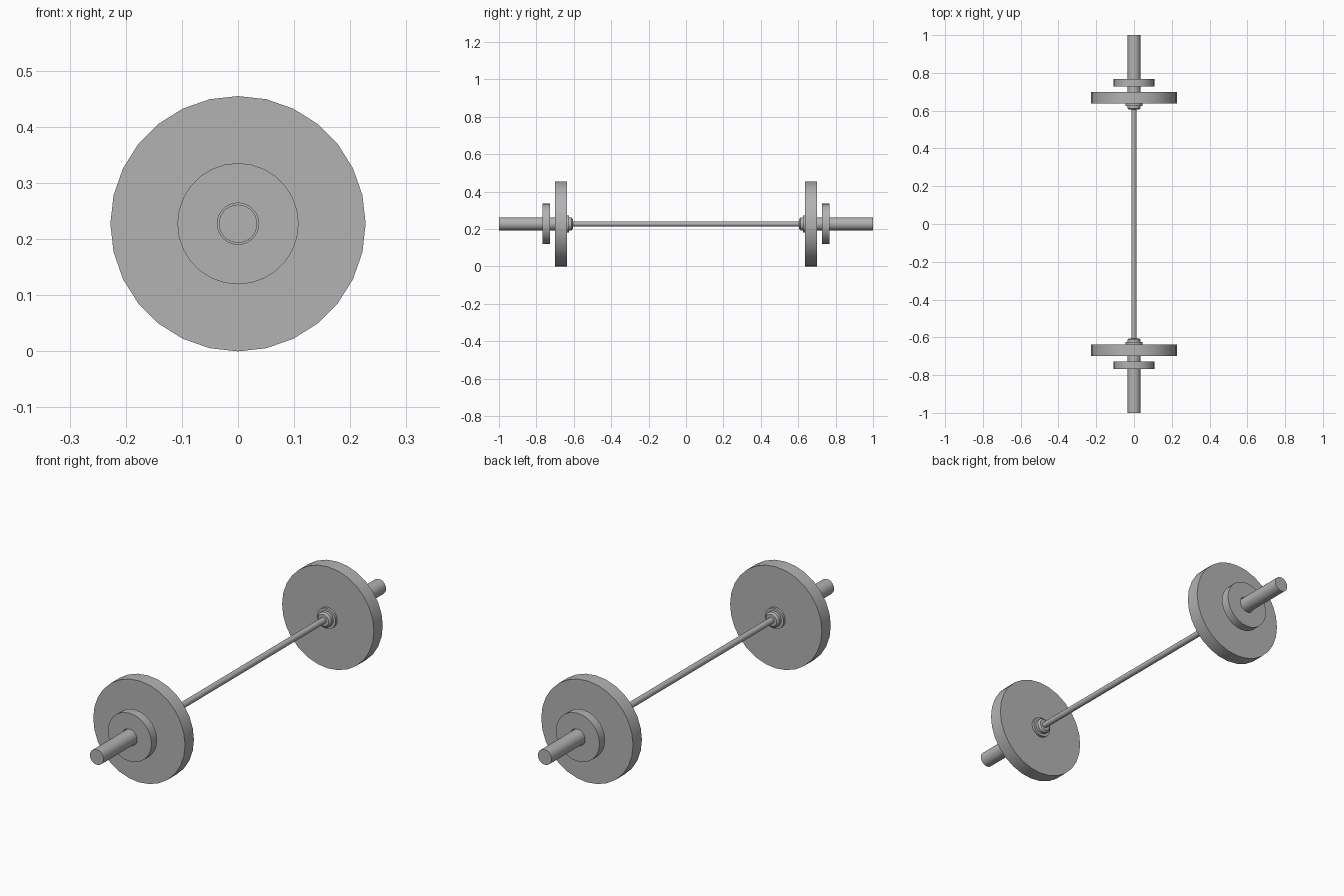
import bpy
import bmesh
from math import sin, cos, pi, radians

AXIS_Z = 0.2275
SIDES = 28

cube = bpy.data.objects.get("Cube")
if cube:
    bpy.data.objects.remove(cube, do_unlink=True)

steel = bpy.data.materials.new("grey steel")
steel.use_nodes = True
grey = (0.45, 0.45, 0.45, 1)
steel.diffuse_color = grey
steel.node_tree.nodes["Principled BSDF"].inputs["Base Color"].default_value = grey


def lathe(name, profile, side=1, closed=False):
    """Revolve (radius, y) points about the bar axis; closed makes a ring."""
    bm = bmesh.new()
    rings = [[bm.verts.new((r * sin(2 * pi * i / SIDES), side * y,
                            AXIS_Z + r * cos(2 * pi * i / SIDES)))
              for i in range(SIDES)] for r, y in profile]
    pairs = list(zip(rings, rings[1:]))
    if closed:
        pairs.append((rings[-1], rings[0]))
    else:
        bm.faces.new(rings[0])
        bm.faces.new(rings[-1])
    for a, b in pairs:
        for i in range(SIDES):
            j = (i + 1) % SIDES
            bm.faces.new((a[i], a[j], b[j], b[i]))
    bmesh.ops.recalc_face_normals(bm, faces=bm.faces)
    mesh = bpy.data.meshes.new(name)
    bm.to_mesh(mesh)
    bm.free()
    mesh.materials.append(steel)
    obj = bpy.data.objects.new(name, mesh)
    bpy.context.collection.objects.link(obj)
    bpy.ops.object.select_all(action="DESELECT")
    obj.select_set(True)
    bpy.context.view_layer.objects.active = obj
    bpy.ops.object.shade_smooth_by_angle(angle=radians(30))
    return obj


def disc(name, radius, hole, inner, outer, side):
    return lathe(name, [(hole, inner), (radius, inner),
                        (radius, outer), (hole, outer)], side, closed=True)


# Thin grip shaft
lathe("grip_shaft", [(0.0135, -0.62), (0.0135, 0.62)])

for label, side in (("front", -1), ("back", 1)):
    # Sleeve with a chamfered shoulder and a stop flange
    lathe(label + "_sleeve", [(0.026, 0.605), (0.034, 0.612), (0.034, 0.626),
                              (0.046, 0.626), (0.046, 0.637),
                              (0.034, 0.637), (0.034, 1.0)], side)
    # Weight plate and locking collar, bored slightly wider than the sleeve
    disc(label + "_weight_plate", 0.2275, 0.037, 0.637, 0.70, side)
    disc(label + "_collar", 0.108, 0.037, 0.727, 0.767, side)
